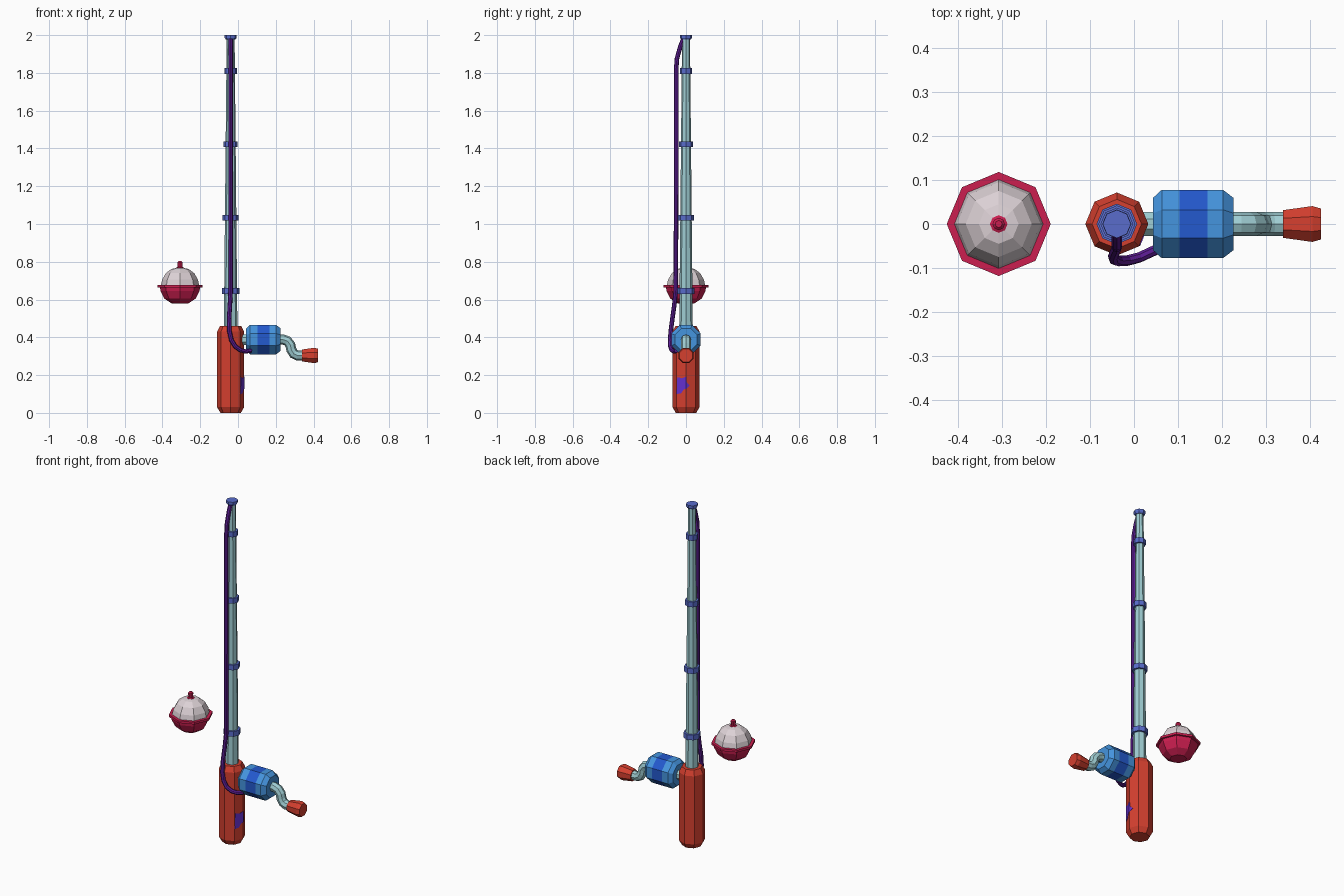
import bpy, bmesh, math
from mathutils import Matrix, Vector

if "Cube" in bpy.data.objects:
    bpy.data.objects.remove(bpy.data.objects["Cube"])


def mat(name, rgb):
    m = bpy.data.materials.new(name)
    m.diffuse_color = (*rgb, 1)
    m.use_nodes = True
    m.node_tree.nodes["Principled BSDF"].inputs["Base Color"].default_value = m.diffuse_color
    return m


RED = mat("handle red", (0.66, 0.05, 0.028))
TEAL = mat("pale teal", (0.35, 0.62, 0.66))
RING = mat("ring blue", (0.10, 0.15, 0.60))
SKY = mat("reel light blue", (0.06, 0.30, 0.74))
BLUE = mat("reel dark blue", (0.017, 0.10, 0.62))
LINE = mat("line purple", (0.11, 0.012, 0.30))
WHITE = mat("float white", (0.72, 0.64, 0.67))
CRIMSON = mat("float crimson", (0.60, 0.013, 0.08))
VIOLET = mat("patch violet", (0.13, 0.03, 0.62))

PX = -0.039   # rod axis
PHASE = math.pi / 8


def finish(name, bm, mats):
    bmesh.ops.recalc_face_normals(bm, faces=bm.faces)
    me = bpy.data.meshes.new(name)
    bm.to_mesh(me)
    bm.free()
    for m in mats:
        me.materials.append(m)
    ob = bpy.data.objects.new(name, me)
    bpy.context.collection.objects.link(ob)
    return ob


def lathe(name, profile, mats, loc, along_x=False, phase=0.0, rule=None, sides=8):
    """Closed faceted solid from (radius, height) points; rule maps height to material index."""
    bm = bmesh.new()
    rings = [[bm.verts.new((r * math.cos(phase + 2 * math.pi * i / sides),
                            r * math.sin(phase + 2 * math.pi * i / sides), h))
              for i in range(sides)] for r, h in profile]
    for a, b in zip(rings, rings[1:]):
        for i in range(sides):
            j = (i + 1) % sides
            bm.faces.new((a[i], a[j], b[j], b[i]))
    bm.faces.new(rings[0][::-1])
    bm.faces.new(rings[-1])
    if rule:
        for f in bm.faces:
            f.material_index = rule(f.calc_center_median().z)
    m = Matrix.Translation(Vector(loc))
    if along_x:
        m = m @ Matrix.Rotation(math.pi / 2, 4, 'Y')
    bmesh.ops.transform(bm, matrix=m, verts=bm.verts)
    return finish(name, bm, mats)


def tube(name, pts, radius, material):
    cu = bpy.data.curves.new(name, 'CURVE')
    cu.dimensions = '3D'
    cu.bevel_depth = radius
    cu.bevel_resolution = 2
    cu.use_fill_caps = True
    sp = cu.splines.new('POLY')
    sp.points.add(len(pts) - 1)
    for p, co in zip(sp.points, pts):
        p.co = (*co, 1)
    sp.use_smooth = False
    cu.materials.append(material)
    ob = bpy.data.objects.new(name, cu)
    bpy.context.collection.objects.link(ob)
    bpy.ops.object.select_all(action='DESELECT')
    ob.select_set(True)
    bpy.context.view_layer.objects.active = ob
    bpy.ops.object.convert(target='MESH')


# Handle and tapering pole
R = 0.0715
lathe("handle", [(0.054, 0), (R, 0.03), (R, 0.43), (0.056, 0.46)], [RED], (PX, 0, 0))
lathe("pole", [(0.036, 0.44), (0.021, 1.99)], [TEAL], (PX, 0, 0))

# Line guide rings and tip cap
for i, (z, r) in enumerate([(0.645, 0.046), (1.033, 0.042), (1.422, 0.037), (1.81, 0.033)]):
    lathe(f"guide_ring_{i + 1}", [(r, z - 0.015), (r, z + 0.015)], [RING], (PX, 0, 0))
lathe("tip_cap", [(0.026, 1.977), (0.032, 1.986), (0.032, 2.0)], [RING], (PX, 0, 0))

# Reel drum, dark band in the middle
lathe("reel", [(0.064, 0.043), (0.084, 0.063), (0.084, 0.103), (0.084, 0.167),
               (0.084, 0.202), (0.064, 0.226)], [SKY, BLUE], (0, 0, 0.388),
      along_x=True, phase=PHASE, rule=lambda h: 1 if 0.11 < h < 0.16 else 0)
# Short spindle joining reel to handle
lathe("reel_spindle", [(0.03, 0.0), (0.03, 0.05)], [TEAL], (0, 0, 0.388),
      along_x=True, phase=PHASE)

# Crank arm and knob
tube("crank_arm", [(0.21, 0, 0.388), (0.24, 0, 0.388), (0.262, 0, 0.38), (0.277, 0, 0.36),
                   (0.282, 0, 0.335), (0.295, 0, 0.313), (0.315, 0, 0.304), (0.35, 0, 0.304)],
     0.027, TEAL)
lathe("crank_knob", [(0.034, 0.338), (0.044, 0.405), (0.038, 0.424)], [RED], (0, 0, 0.304),
      along_x=True, phase=PHASE)

# Fishing line from tip to reel
tube("fishing_line", [(PX, -0.012, 1.985), (PX, -0.03, 1.94), (PX, -0.048, 1.875),
                      (PX, -0.052, 1.82), (PX, -0.052, 1.2), (PX, -0.054, 0.65),
                      (-0.043, -0.062, 0.57), (-0.047, -0.072, 0.50), (-0.045, -0.081, 0.43),
                      (-0.035, -0.084, 0.385), (-0.015, -0.083, 0.352),
                      (0.012, -0.076, 0.333), (0.04, -0.063, 0.325), (0.07, -0.05, 0.33)],
     0.012, LINE)

# Float: crimson lower bowl with rim, white upper dome, stem
FX = -0.307
lathe("float_bowl", [(0.045, 0.58), (0.083, 0.605), (0.103, 0.645), (0.106, 0.664),
                     (0.118, 0.664), (0.118, 0.677), (0.09, 0.677)], [CRIMSON], (FX, 0, 0))
lathe("float_dome", [(0.101, 0.676), (0.095, 0.705), (0.075, 0.74), (0.045, 0.762),
                     (0.015, 0.768)], [WHITE], (FX, 0, 0))
lathe("float_stem", [(0.02, 0.755), (0.02, 0.769), (0.013, 0.772), (0.014, 0.797),
                     (0.008, 0.803)], [CRIMSON], (FX, 0, 0))

# Painted patch wrapped over the handle's right-hand corner
outline = [(-0.046, 0.19), (-0.022, 0.183), (0.002, 0.192), (0.004, 0.162), (0.02, 0.145),
           (0.004, 0.13), (-0.014, 0.122), (-0.026, 0.103), (-0.05, 0.10), (-0.046, 0.14)]
bm = bmesh.new()
bm.faces.new([bm.verts.new((0, y, z)) for y, z in outline])
bmesh.ops.triangulate(bm, faces=bm.faces)
bmesh.ops.bisect_plane(bm, geom=bm.verts[:] + bm.edges[:] + bm.faces[:],
                       plane_co=(0, 0, 0), plane_no=(0, 1, 0))
for v in bm.verts:
    v.co.x = PX + R + 0.002 - abs(v.co.y) * math.tan(PHASE)
front = bm.faces[:]
res = bmesh.ops.extrude_face_region(bm, geom=front, use_keep_orig=True)
for g in res["geom"]:
    if isinstance(g, bmesh.types.BMVert):
        g.co.x -= 0.004
finish("handle_patch", bm, [VIOLET])
